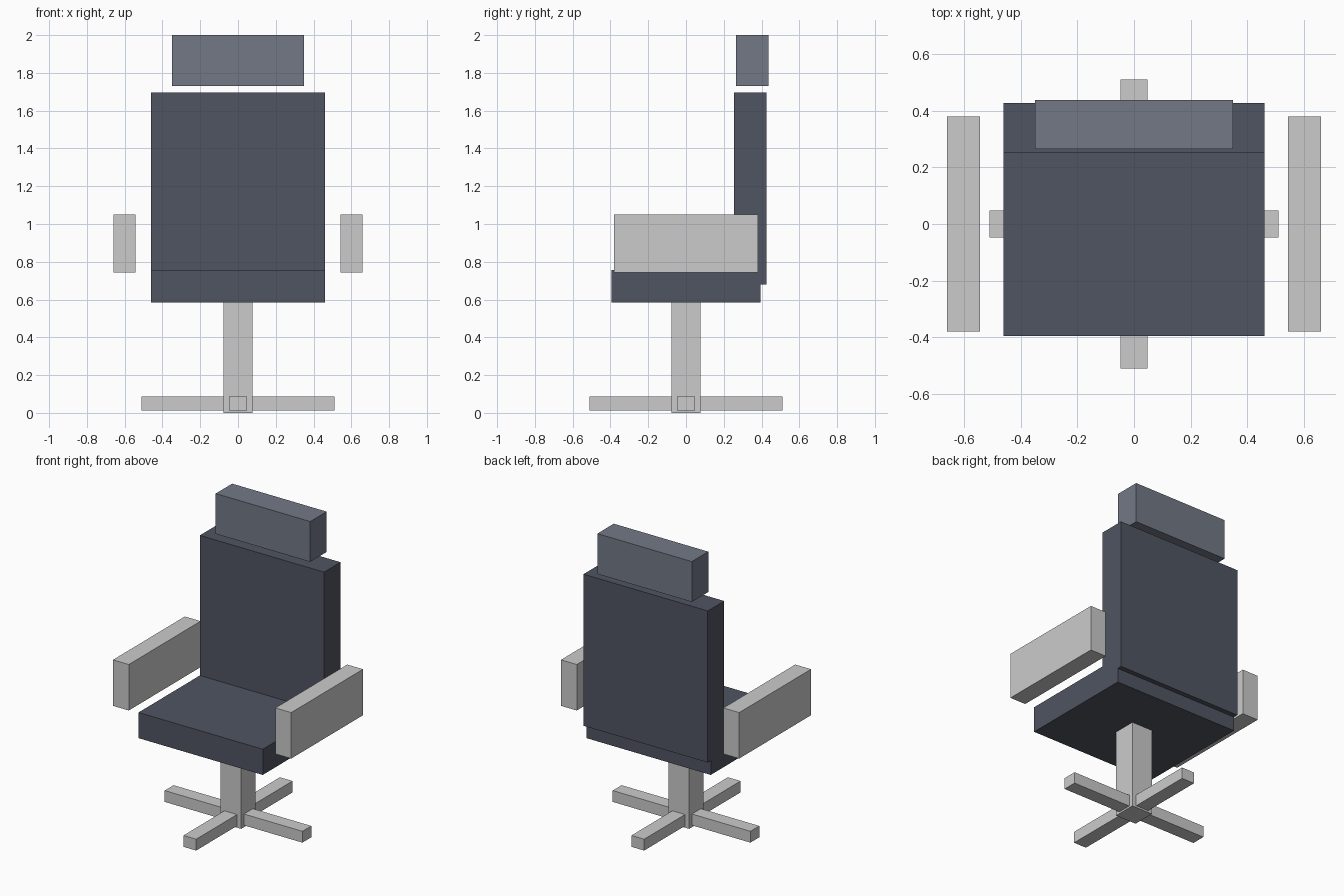
import bpy
import bmesh
import math
from mathutils import Matrix

if "Cube" in bpy.data.objects:
    bpy.data.objects.remove(bpy.data.objects["Cube"])


def material(name, rgb):
    mat = bpy.data.materials.new(name)
    mat.diffuse_color = (*rgb, 1.0)
    mat.use_nodes = True
    mat.node_tree.nodes["Principled BSDF"].inputs["Base Color"].default_value = mat.diffuse_color
    return mat


def box(name, x, y, z, mat=None, turn=0.0):
    """Box from (min, max) ranges, turned about the z axis by an angle."""
    size = [b - a for a, b in (x, y, z)]
    centre = [(a + b) / 2 for a, b in (x, y, z)]
    bm = bmesh.new()
    bmesh.ops.create_cube(bm, size=1.0)
    bmesh.ops.scale(bm, vec=size, verts=bm.verts)
    mesh = bpy.data.meshes.new(name)
    bm.to_mesh(mesh)
    bm.free()
    obj = bpy.data.objects.new(name, mesh)
    obj.matrix_world = Matrix.Rotation(turn, 4, 'Z') @ Matrix.Translation(centre)
    bpy.context.collection.objects.link(obj)
    if mat:
        mesh.materials.append(mat)
    return obj


dark = material("dark_upholstery", (0.08, 0.09, 0.12))
slate = material("slate_upholstery", (0.17, 0.19, 0.24))

# Upholstered parts
box("seat", (-0.46, 0.46), (-0.395, 0.395), (0.585, 0.757), dark)
box("backrest", (-0.46, 0.46), (0.253, 0.427), (0.68, 1.695), dark)
box("headrest", (-0.35, 0.35), (0.264, 0.438), (1.73, 2.0), slate)

# Armrests on both sides
for side, x in (("left", (-0.66, -0.543)), ("right", (0.543, 0.66))):
    box(f"{side}_armrest", x, (-0.38, 0.38), (0.742, 1.05))

# Central column and four radial feet
box("column", (-0.077, 0.077), (-0.077, 0.077), (0.0, 0.585))
for i in range(4):
    box(f"base_leg_{i + 1}", (0.05, 0.51), (-0.047, 0.047), (0.012, 0.088),
        turn=i * math.pi / 2)
